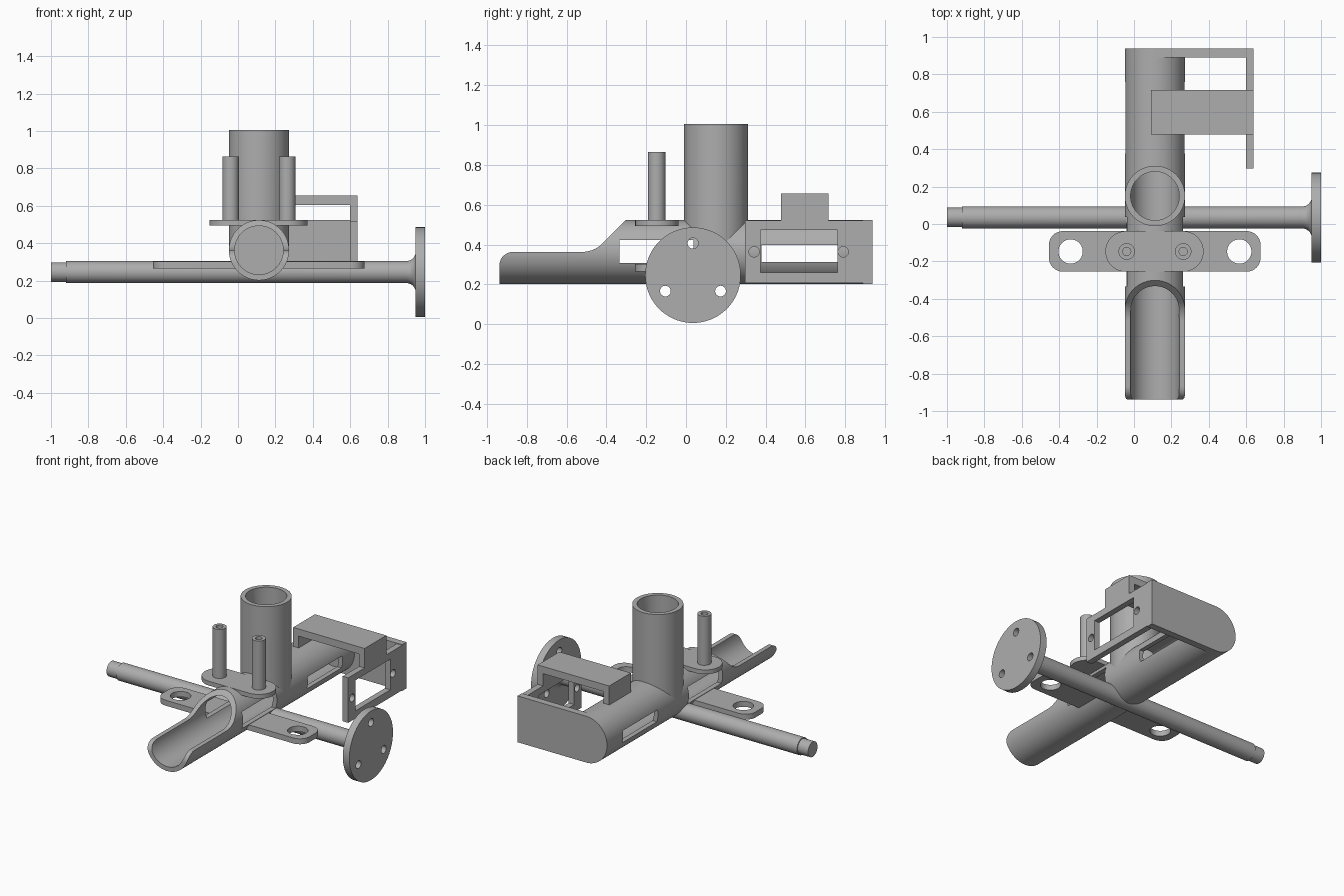
import bpy, bmesh
from math import sin, cos, pi, radians

if "Cube" in bpy.data.objects:
    bpy.data.objects.remove(bpy.data.objects["Cube"])

GREY = (0.42, 0.42, 0.42, 1.0)
mat = bpy.data.materials.new("plain grey")
mat.use_nodes = True
mat.diffuse_color = GREY
mat.node_tree.nodes["Principled BSDF"].inputs["Base Color"].default_value = GREY

AXES = {"x": lambda u, v, w: (w, u, v),
        "y": lambda u, v, w: (u, w, v),
        "z": lambda u, v, w: (u, v, w)}


def loft(name, rings, axis):
    """Skin closed outlines [(points, height)] along an axis, with end caps."""
    bm = bmesh.new()
    loops = [[bm.verts.new(AXES[axis](u, v, w)) for u, v in pts] for pts, w in rings]
    for a, b in zip(loops, loops[1:]):
        for i in range(len(a)):
            j = (i + 1) % len(a)
            bm.faces.new((a[i], a[j], b[j], b[i]))
    bm.faces.new(loops[0])
    bm.faces.new(loops[-1])
    bmesh.ops.recalc_face_normals(bm, faces=bm.faces)
    mesh = bpy.data.meshes.new(name)
    bm.to_mesh(mesh)
    bm.free()
    mesh.materials.append(mat)
    ob = bpy.data.objects.new(name, mesh)
    bpy.context.collection.objects.link(ob)
    return ob


def arc(cu, cv, r, start, end, n=10):
    angles = [radians(start + (end - start) * i / n) for i in range(n + 1)]
    return [(cu + r * cos(a), cv + r * sin(a)) for a in angles]


def lathe(name, axis, center, profile, n=64):
    """Turn a (radius, height) profile about an axis."""
    return loft(name, [(arc(*center, r, 0, 360, n)[:-1], h) for r, h in profile], axis)


def cyl(name, axis, center, r, lo, hi, n=64):
    return lathe(name, axis, center, [(r, lo), (r, hi)], n)


def box(name, x, y, z):
    return loft(name, [([(x[0], y[0]), (x[1], y[0]), (x[1], y[1]), (x[0], y[1])], h) for h in z], "z")


def rounded_plate(name, x, y, z, r):
    pts = (arc(x[1] - r, y[0] + r, r, -90, 0) + arc(x[1] - r, y[1] - r, r, 0, 90)
           + arc(x[0] + r, y[1] - r, r, 90, 180) + arc(x[0] + r, y[0] + r, r, 180, 270))
    return loft(name, [(pts, h) for h in z], "z")


def cut(ob, *cutters):
    for c in cutters:
        m = ob.modifiers.new("cut", "BOOLEAN")
        m.operation, m.solver, m.object = "DIFFERENCE", "EXACT", c
    bpy.context.view_layer.update()
    dg = bpy.context.evaluated_depsgraph_get()
    mesh = bpy.data.meshes.new_from_object(ob.evaluated_get(dg))
    ob.modifiers.clear()
    ob.data = mesh


CX, CZ = 0.112, 0.363          # main tube axis
R, BORE = 0.161, 0.13
VY = 0.15                      # upright tube
RY, RZ = 0.035, 0.246          # cross rod axis
PY = -0.147                    # mounting plates

# Cutters
bore = cyl("bore_cutter", "y", (CX, CZ), BORE, -1.1, 0.89)
upright_bore = cyl("upright_bore_cutter", "z", (CX, VY), BORE, CZ, 1.2)
front_slot = box("front_slot_cutter", (-0.3, 0.5), (-0.333, 0.038), (0.307, 0.423))
rear_slot = box("rear_slot_cutter", (-0.3, 0.5), (0.378, 0.76), (0.312, 0.397))
trough_outline = ([(-1.1, 0.293)] + arc(-0.868, 0.293, 0.07, 180, 90)
                  + arc(-0.52, CZ + 0.14, 0.14, -90, -45) + [(-0.2, 0.625), (-1.1, 0.625)])
trough = loft("trough_cutter", [(trough_outline, -0.3), (trough_outline, 0.5)], "x")
helpers = [bore, upright_bore, front_slot, rear_slot, trough]

# Main tube with open trough front and closed back
parts = []
tube = cyl("main_tube", "y", (CX, CZ), R, -0.938, 0.938, 96)
cut(tube, bore, upright_bore, front_slot, rear_slot, trough)
parts.append(tube)

# Upright tube
upright = cyl("upright_tube", "z", (CX, VY), R, CZ, 1.005, 96)
cut(upright, bore, upright_bore, front_slot)
parts.append(upright)

# Cross rod with stepped tip, flared neck and end flange
neck = [(0.109 - 0.05 * sin(radians(a)), 0.95 - 0.05 * cos(radians(a))) for a in range(90, -1, -10)]
neck = [(0.109 - 0.05 * cos(radians(a)), 0.90 + 0.05 * sin(radians(a))) for a in range(0, 91, 10)]
rod = lathe("cross_rod", "x", (RY, RZ),
            [(0.052, -1), (0.052, -0.92), (0.059, -0.92)] + neck + [(0.24, 0.95), (0.24, 1)], 72)
bolt_holes = [cyl("flange_hole_cutter", "x", p, 0.027, 0.85, 1.1, 32)
              for p in arc(RY, RZ, 0.16, 90, 330, 2)]
cut(rod, bore, *bolt_holes)
helpers += bolt_holes
parts.append(rod)

# Lower mounting plate with two holes
lower = rounded_plate("lower_plate", (-0.455, 0.677), (-0.255, -0.038), (0.265, 0.303), 0.075)
plate_holes = [cyl("plate_hole_cutter", "z", (CX + s * 0.451, PY), 0.065, 0.2, 0.4, 40) for s in (-1, 1)]
cut(lower, bore, *plate_holes)
helpers += plate_holes
parts.append(lower)

# Upper plate and its two hollow posts
parts.append(rounded_plate("upper_plate", (-0.153, 0.372), (-0.255, -0.038), (0.494, 0.524), 0.108))
for side, s in (("right", -1), ("left", 1)):
    center = (CX + s * 0.151, PY)
    post = cyl(side + "_post", "z", center, 0.044, 0.5, 0.865, 40)
    hole = cyl("post_hole_cutter", "z", center, 0.022, 0.56, 0.95, 32)
    cut(post, hole)
    helpers.append(hole)
    parts.append(post)

# Side bracket: back wall, windowed side wall and bridge over the tube
back = box("bracket_back_wall", (CX, 0.64), (0.89, 0.938), (CZ - R, CZ + R))
side_wall = box("bracket_side_wall", (0.598, 0.64), (0.297, 0.938), (0.207, 0.52))
window = box("window_cutter", (0.5, 0.7), (0.375, 0.76), (0.26, 0.473))
screw_holes = [cyl("screw_hole_cutter", "x", (y, CZ), 0.026, 0.5, 0.7, 32) for y in (0.342, 0.79)]
cut(side_wall, window, *screw_holes)
helpers += [window] + screw_holes
bridge_outline = [(0.09, 0.51), (0.132, 0.51), (0.132, 0.605), (0.598, 0.605),
                  (0.598, 0.51), (0.64, 0.51), (0.64, 0.655), (0.09, 0.655)]
bridge = loft("bracket_bridge", [(bridge_outline, 0.478), (bridge_outline, 0.716)], "y")
parts += [back, side_wall, bridge]

# Remove cutters and smooth the round surfaces
for h in helpers:
    bpy.data.objects.remove(h)
bpy.ops.object.select_all(action="DESELECT")
for p in parts:
    p.select_set(True)
bpy.context.view_layer.objects.active = parts[0]
bpy.ops.object.shade_smooth_by_angle(angle=radians(30))
